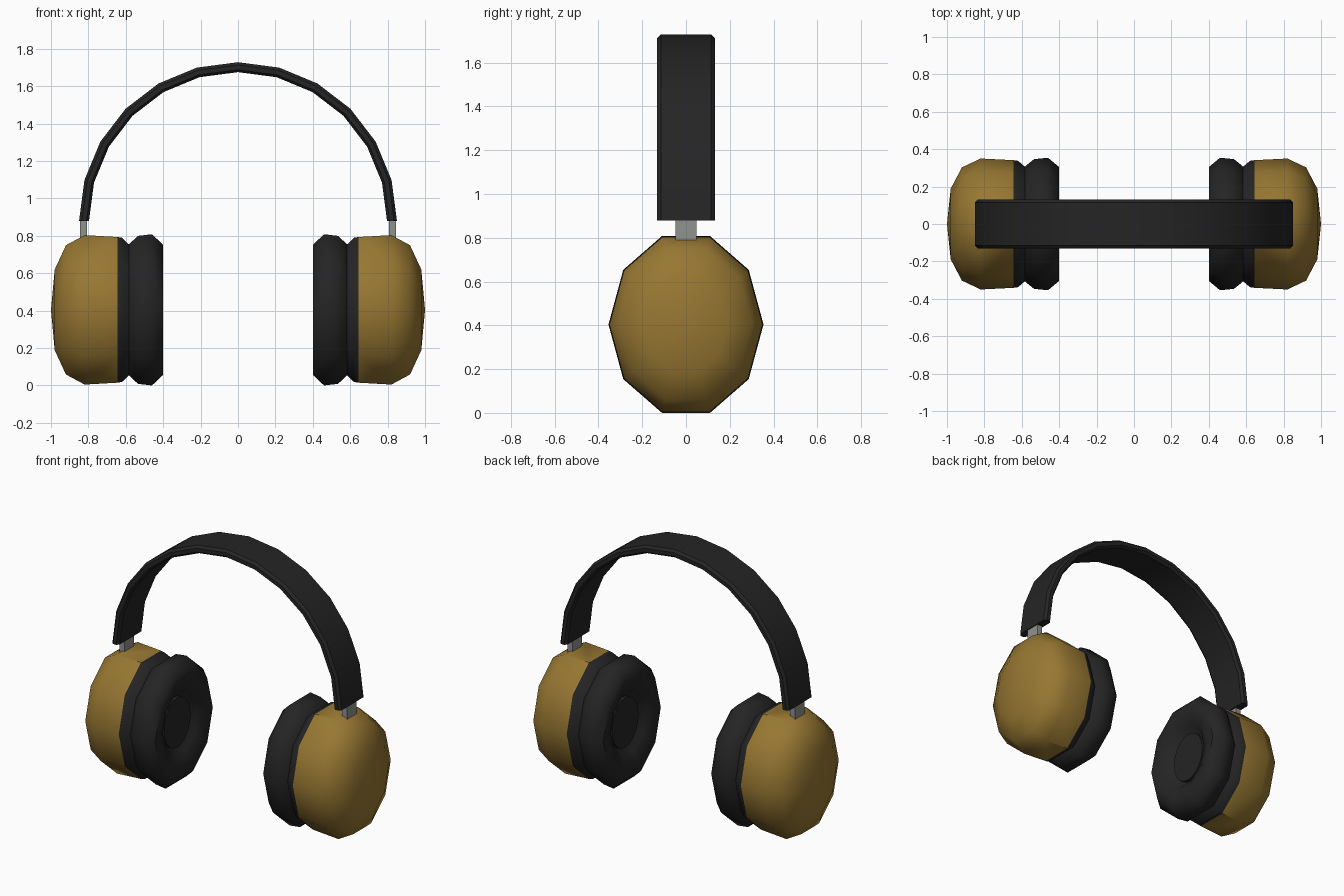
import bpy, bmesh, math

if "Cube" in bpy.data.objects:
    bpy.data.objects.remove(bpy.data.objects["Cube"])


def material(name, rgb):
    m = bpy.data.materials.new(name)
    m.diffuse_color = (*rgb, 1)
    m.use_nodes = True
    m.node_tree.nodes["Principled BSDF"].inputs["Base Color"].default_value = m.diffuse_color
    return m


GOLD = material("mustard_gold", (0.31, 0.185, 0.032))
BLACK = material("soft_black", (0.018, 0.018, 0.018))
GREY = material("metal_grey", (0.28, 0.29, 0.27))


def finish(bm, name, mats, mirror=True, smooth=35):
    bmesh.ops.recalc_face_normals(bm, faces=bm.faces)
    me = bpy.data.meshes.new(name)
    bm.to_mesh(me)
    bm.free()
    ob = bpy.data.objects.new(name, me)
    bpy.context.collection.objects.link(ob)
    for m in mats:
        me.materials.append(m)
    if mirror:
        ob.modifiers.new("Mirror", 'MIRROR').use_axis[0] = True
    if smooth:
        bpy.ops.object.select_all(action='DESELECT')
        ob.select_set(True)
        bpy.context.view_layer.objects.active = ob
        bpy.ops.object.shade_smooth_by_angle(angle=math.radians(smooth))
    return ob


def lathe(profile, n=10, ry=0.35, rz=0.42, zc=0.404):
    """Oval rings along x, given as (x, scale); a scale of 0 makes a tip."""
    bm = bmesh.new()
    rings = []
    for x, s in profile:
        k = n if s else 1
        rings.append([bm.verts.new((x, s * ry * math.cos(math.tau * i / n),
                                    zc + s * rz * math.sin(math.tau * i / n)))
                      for i in range(k)])
    for a, b in zip(rings, rings[1:]):
        for i in range(n):
            j = (i + 1) % n
            if len(b) == 1:
                bm.faces.new((a[i], a[j], b[0]))
            else:
                bm.faces.new((a[i], a[j], b[j], b[i]))
    for r in (rings[0], rings[-1]):
        if len(r) > 1:
            bm.faces.new(r)
    return bm


# Ear cups: gold shell with a black inner rim
cup = lathe([(0.57, 0.86), (0.585, 0.88), (0.62, 0.965), (0.645, 0.975), (0.82, 1.0),
             (0.92, 0.865), (0.98, 0.54), (1.0, 0)])
for f in cup.faces:
    f.material_index = 1 if f.calc_center_median().x < 0.645 else 0
finish(cup, "ear_cup", [GOLD, BLACK], smooth=40)

# Ear cushions: padded ring with a sunken centre
cushion = lathe([(0.59, 0.84), (0.58, 0.885), (0.535, 0.99), (0.46, 1.012), (0.40, 0.87),
                 (0.40, 0.70), (0.43, 0.52), (0.47, 0.42)])
finish(cushion, "ear_cushion", [BLACK], smooth=50)

# Speaker disc in the middle of each cushion
disc = lathe([(0.48, 0.40), (0.45, 0.40)], n=20)
finish(disc, "speaker_disc", [BLACK])

# Headband: chamfered section swept over a half circle
section = [(0.85, -0.115), (0.85, 0.115), (0.835, 0.132), (0.81, 0.132),
           (0.797, 0.115), (0.797, -0.115), (0.81, -0.132), (0.835, -0.132)]
band = bmesh.new()
loops = []
for i in range(13):
    a = math.pi * i / 12
    loops.append([band.verts.new((r * math.cos(a), y, 0.878 + r * math.sin(a)))
                  for r, y in section])
for p, q in zip(loops, loops[1:]):
    for i in range(8):
        j = (i + 1) % 8
        band.faces.new((p[i], p[j], q[j], q[i]))
band.faces.new(loops[0])
band.faces.new(loops[-1])
finish(band, "headband", [BLACK], mirror=False, smooth=35)

# Metal posts joining the band to the cups
post = bmesh.new()
bmesh.ops.create_cube(post, size=1)
for v in post.verts:
    v.co = (0.825 + v.co.x * 0.038, v.co.y * 0.098, 0.83 + v.co.z * 0.14)
finish(post, "slider_post", [GREY], smooth=0)
